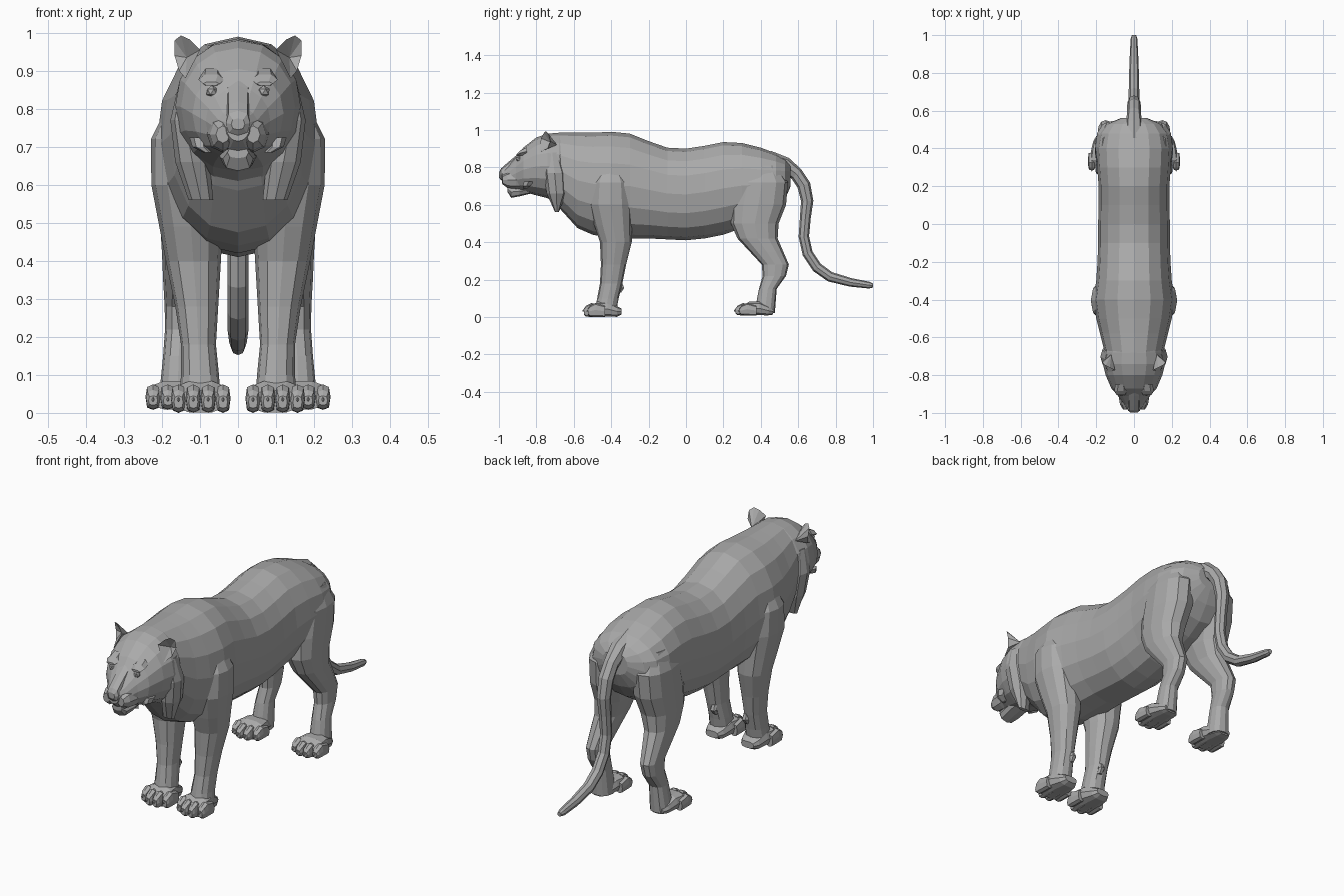
import bpy, bmesh, math
from mathutils import Vector

fur = bpy.data.materials.new("grey fur")
fur.diffuse_color = (0.40, 0.40, 0.40, 1)


def finish(name, bm):
    bmesh.ops.recalc_face_normals(bm, faces=bm.faces)
    me = bpy.data.meshes.new(name)
    bm.to_mesh(me)
    bm.free()
    me.materials.append(fur)
    ob = bpy.data.objects.new(name, me)
    bpy.context.collection.objects.link(ob)
    return ob


def loft(name, sections, n=12, power=2.0):
    """Skin rounded rings: (centre, half width in x, half depth, tilt of depth axis)."""
    bm = bmesh.new()
    rings = []
    for c, a, b, tilt in sections:
        v = Vector((0, math.cos(tilt), math.sin(tilt)))
        ring = []
        for i in range(n):
            t = 2 * math.pi * i / n
            cu, cv = math.cos(t), math.sin(t)
            u = math.copysign(abs(cu) ** (2 / power), cu)
            w = math.copysign(abs(cv) ** (2 / power), cv)
            ring.append(bm.verts.new(Vector(c) + Vector((a * u, 0, 0)) + v * (b * w)))
        rings.append(ring)
    for r, s in zip(rings, rings[1:]):
        for i in range(n):
            j = (i + 1) % n
            bm.faces.new((r[i], r[j], s[j], s[i]))
    bm.faces.new(rings[0])
    bm.faces.new(rings[-1])
    return finish(name, bm)


def along_y(name, rows, x=0.0, n=12, power=2.0):
    """Rows of y, top, bottom, half width."""
    return loft(name, [((x, y, (t + b) / 2), w, (t - b) / 2, math.pi / 2)
                       for y, t, b, w in rows], n, power)


def along_z(name, rows, side=1, n=12, power=2.0):
    """Rows of z, front y, back y, inner x, outer x."""
    return loft(name, [((side * (x0 + x1) / 2, (y0 + y1) / 2, z), (x1 - x0) / 2, (y1 - y0) / 2, 0)
                       for z, y0, y1, x0, x1 in rows], n, power)


# Torso and neck
along_y("torso", [
    (-0.76, .95, .70, .12), (-0.68, .985, .585, .155), (-0.58, .985, .475, .18),
    (-0.50, .985, .44, .20), (-0.40, .99, .42, .215), (-0.30, .98, .42, .20),
    (-0.20, .94, .42, .193), (-0.10, .905, .415, .19), (0.0, .90, .41, .19),
    (0.10, .915, .42, .187), (0.20, .935, .44, .187), (0.30, .93, .475, .195),
    (0.40, .905, .51, .20), (0.48, .875, .56, .185), (0.53, .845, .63, .145),
    (0.56, .81, .70, .07)], n=16, power=2.15)

# Head
along_y("head", [
    (-0.985, .785, .715, .03), (-0.955, .805, .69, .055), (-0.91, .855, .68, .085),
    (-0.87, .905, .67, .12), (-0.80, .96, .65, .15), (-0.74, .98, .635, .165),
    (-0.68, .985, .60, .16), (-0.62, .98, .60, .13)], n=16, power=2.1)
along_y("nose", [
    (-0.85, .91, .82, .05), (-0.91, .862, .78, .034), (-0.96, .82, .74, .032),
    (-0.988, .795, .73, .032), (-0.999, .775, .745, .018)], n=8, power=2.6)
along_y("chin", [
    (-0.955, .70, .67, .028), (-0.935, .70, .637, .04), (-0.89, .70, .645, .048),
    (-0.83, .70, .66, .05)], n=8, power=2.6)

for side in (1, -1):
    tag = "left" if side > 0 else "right"
    # Muzzle pad, cheek ruff and brow
    along_y("muzzle_pad_" + tag, [
        (-0.982, .755, .71, .018), (-0.955, .775, .69, .034),
        (-0.91, .78, .685, .042), (-0.85, .77, .69, .045)], x=side * .04, n=8)
    along_z("cheek_ruff_" + tag, [
        (.88, -.75, -.68, .11, .152), (.77, -.76, -.645, .10, .178),
        (.66, -.745, -.64, .075, .165), (.56, -.70, -.68, .065, .13)], side, n=8)
    along_z("lip_corner_" + tag, [
        (.725, -.87, -.81, .08, .128), (.70, -.875, -.83, .08, .12),
        (.685, -.87, -.85, .07, .09)], side, n=6)
    along_y("brow_" + tag, [
        (-.905, .872, .86, .022), (-.885, .893, .86, .034), (-.85, .91, .86, .03)],
        x=side * .07, n=6)
    # Eye
    bm = bmesh.new()
    bmesh.ops.create_icosphere(bm, subdivisions=1, radius=.017)
    bmesh.ops.translate(bm, verts=bm.verts, vec=(side * .068, -.893, .845))
    finish("eye_" + tag, bm)
    # Ear: a rim joined to a rear point and a sunken inner point
    bm = bmesh.new()
    rim = [bm.verts.new((side * x, y, z)) for x, y, z in (
        (.10, -.775, .955), (.128, -.76, .983), (.15, -.75, .993), (.167, -.735, .98),
        (.167, -.725, .94), (.155, -.74, .90), (.138, -.785, .88))]
    back = bm.verts.new((side * .12, -.69, .92))
    inner = bm.verts.new((side * .135, -.725, .935))
    for p, q in zip(rim, rim[1:] + rim[:1]):
        bm.faces.new((p, q, back))
        bm.faces.new((q, p, inner))
    finish("ear_" + tag, bm)

    # Legs with shoulder and haunch
    along_z("front_leg_" + tag, [
        (.80, -.47, -.34, .07, .19), (.72, -.51, -.30, .04, .229), (.60, -.52, -.29, .04, .228),
        (.49, -.49, -.29, .04, .207), (.40, -.46, -.29, .045, .19), (.28, -.455, -.32, .052, .165),
        (.18, -.46, -.34, .058, .15), (.10, -.475, -.36, .05, .15),
        (.02, -.49, -.375, .045, .155)], side, power=2.3)
    along_z("hind_leg_" + tag, [
        (.81, .33, .49, .05, .17), (.72, .27, .545, .03, .205), (.60, .24, .535, .035, .207),
        (.50, .24, .495, .05, .205), (.42, .275, .49, .075, .20), (.35, .34, .52, .09, .197),
        (.28, .405, .55, .105, .193), (.22, .41, .535, .11, .192), (.15, .39, .485, .115, .197),
        (.02, .365, .475, .11, .21)], side, power=2.3)
    along_z("dewclaw_" + tag, [
        (.18, -.36, -.34, .075, .10), (.155, -.36, -.328, .07, .105),
        (.13, -.37, -.345, .075, .10)], side, n=6)

    # Paws: a pad, four toes and claws
    for part, cx, y0, lift in (("front", .098, -.55, 0), ("hind", .165, .26, .008)):
        along_y(f"{part}_paw_{tag}", [
            (y0 + .04, .06, lift, .062), (y0 + .08, .085, lift, .07),
            (y0 + .13, .085, lift, .062), (y0 + .18, .06, lift, .05),
            (y0 + .205, .045, .012, .035)], x=side * cx, n=10, power=2.8)
        for k in range(4):
            off = (k - 1.5) * .039
            y = y0 + (.004 if k in (1, 2) else .026)
            x = side * (cx + off)
            along_y(f"{part}_toe_{tag}_{k + 1}", [
                (y, .045, lift + .012, .012), (y + .012, .06, lift + .002, .018),
                (y + .04, .075, lift, .02), (y + .09, .06, lift, .018)], x=x, n=8, power=3)
            along_y(f"{part}_claw_{tag}_{k + 1}", [
                (y - .008, .034, .028, .002), (y + .012, .054, .034, .006)], x=x, n=4)

# Tail, each ring square to its path
path = [(.44, .84, .05), (.53, .81, .045), (.59, .765, .036), (.63, .705, .036), (.648, .62, .033),
        (.638, .53, .029), (.63, .43, .028), (.65, .34, .028), (.70, .265, .028),
        (.77, .215, .027), (.88, .185, .023), (.98, .17, .018), (1.0, .168, .011)]
rings = []
for i, (y, z, r) in enumerate(path):
    ya, za, _ = path[max(i - 1, 0)]
    yb, zb, _ = path[min(i + 1, len(path) - 1)]
    rings.append(((0, y, z), r, r, math.atan2(zb - za, yb - ya) + math.pi / 2))
loft("tail", rings, n=8)
